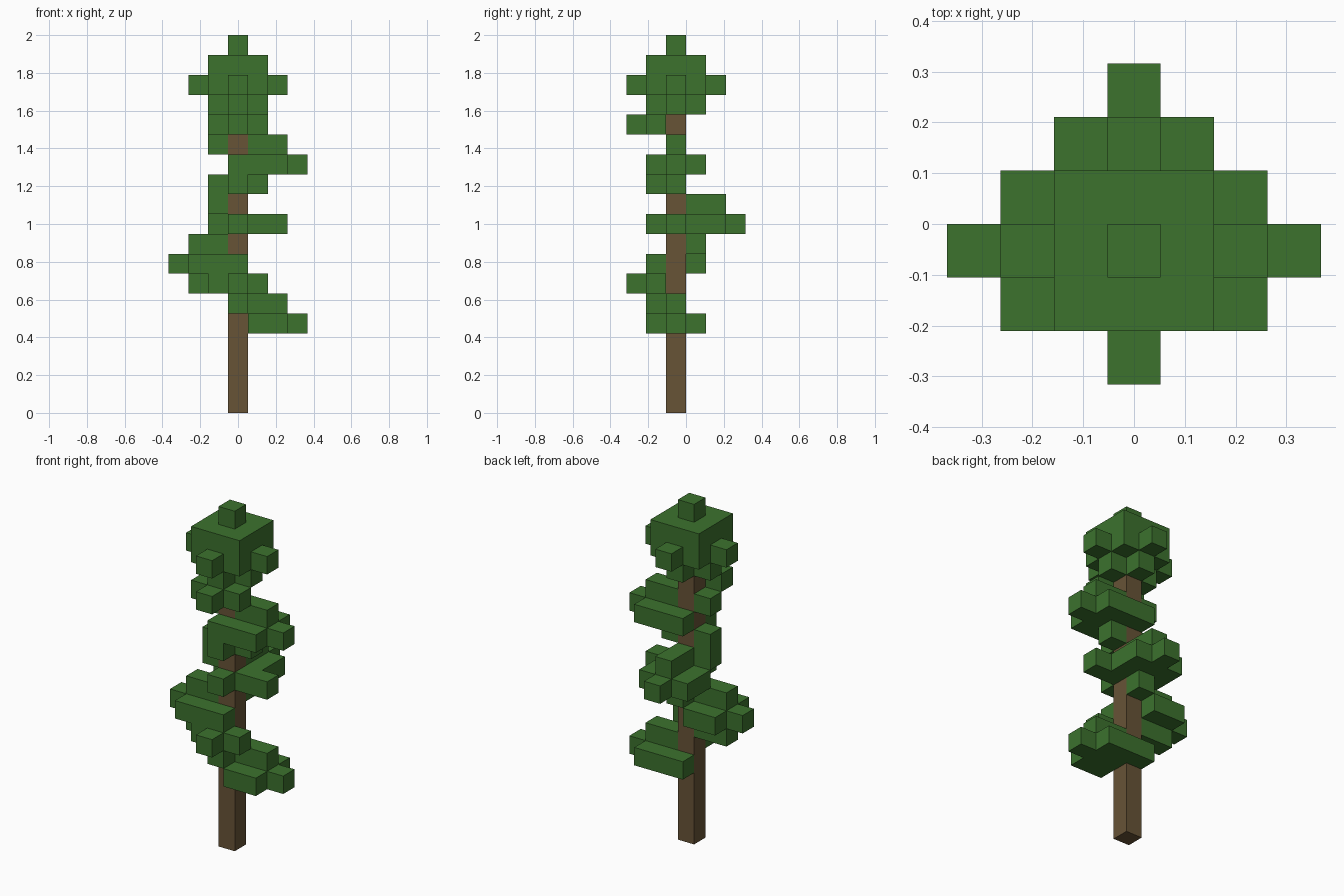
import bpy
import bmesh
from mathutils import Vector

cube = bpy.data.objects.get("Cube")
if cube:
    bpy.data.objects.remove(cube, do_unlink=True)

UNIT = 2 / 19          # edge of one block
TRUNK_BLOCKS = 16


def material(name, colour):
    mat = bpy.data.materials.new(name)
    mat.use_nodes = True
    mat.diffuse_color = (*colour, 1)
    bsdf = mat.node_tree.nodes["Principled BSDF"]
    bsdf.inputs["Base Color"].default_value = (*colour, 1)
    bsdf.inputs["Roughness"].default_value = 0.9
    return mat


leaf_green = material("leaf green", (0.045, 0.168, 0.027))
bark_brown = material("bark brown", (0.137, 0.087, 0.037))

# Foliage plans: lowest level of the group, then one plan per level going up.
# Each plan maps a row (y, in blocks from the trunk) to columns x = -3 .. 3.
GROUPS = {
    "lower_right_branch": (4, [
        {1: "...###.", 0: "....###", -1: "....##."},
        {0: "....##.", -1: "...#..."},
    ]),
    "lower_left_branch": (6, [
        {0: ".##....", -1: "..###..", -2: "...#..."},
        {1: ".##....", 0: "###....", -1: ".###..."},
        {1: "...#...", 0: ".##...."},
    ]),
    "middle_back_branch": (9, [
        {3: "...#...", 2: "..###..", 1: "..###..", 0: "....##.", -1: "...#..."},
        {2: "...#...", 1: "...#...", 0: "..#...."},
        {0: "..#.#..", -1: "...#..."},
    ]),
    "upper_right_branch": (12, [
        {1: "...###.", 0: "....###", -1: "...###."},
        {0: "..#.##."},
    ]),
    "upper_front_branch": (14, [
        {-1: "..###..", -2: "...#..."},
    ]),
    "crown": (15, [
        {1: "...#...", 0: "..#.#..", -1: "...#..."},
        {2: "...#...", 1: "..###..", 0: ".#####.", -1: "..###..", -2: "...#..."},
        {1: "..###..", 0: "..###..", -1: "..###.."},
        {0: "...#..."},
    ]),
}


def read_cells(base, plans):
    return {(col - 3, row, base + level)
            for level, plan in enumerate(plans)
            for row, text in plan.items()
            for col, mark in enumerate(text) if mark == "#"}


def block_object(name, cells, solid, mat):
    """Mesh of the outer faces of some blocks, hidden faces left out."""
    bm = bmesh.new()
    for cell in cells:
        # the trunk block stands just in front of y = 0
        centre = Vector(cell) + Vector((0, -0.5, 0.5))
        for axis in range(3):
            for sign in (-1, 1):
                normal = Vector((0, 0, 0))
                normal[axis] = sign
                beside = tuple(int(c + n) for c, n in zip(cell, normal))
                if beside in solid:
                    continue
                u = Vector((0, 0, 0))
                u[(axis + 1) % 3] = 0.5
                v = normal.cross(u)
                mid = centre + normal / 2
                corners = [mid - u - v, mid + u - v, mid + u + v, mid - u + v]
                bm.faces.new([bm.verts.new(p * UNIT) for p in corners])
    bmesh.ops.remove_doubles(bm, verts=bm.verts, dist=UNIT / 100)
    # join coplanar neighbours into large flat faces
    bmesh.ops.dissolve_limit(bm, angle_limit=0.01, verts=bm.verts, edges=bm.edges)
    mesh = bpy.data.meshes.new(name)
    bm.to_mesh(mesh)
    bm.free()
    mesh.materials.append(mat)
    obj = bpy.data.objects.new(name, mesh)
    bpy.context.scene.collection.objects.link(obj)
    return obj


# Trunk: a single column of blocks
trunk = {(0, 0, level) for level in range(TRUNK_BLOCKS)}
foliage = {name: read_cells(*group) for name, group in GROUPS.items()}
solid = trunk.union(*foliage.values())

block_object("trunk", trunk, solid, bark_brown)
for name, cells in foliage.items():
    block_object(name, cells, solid, leaf_green)
